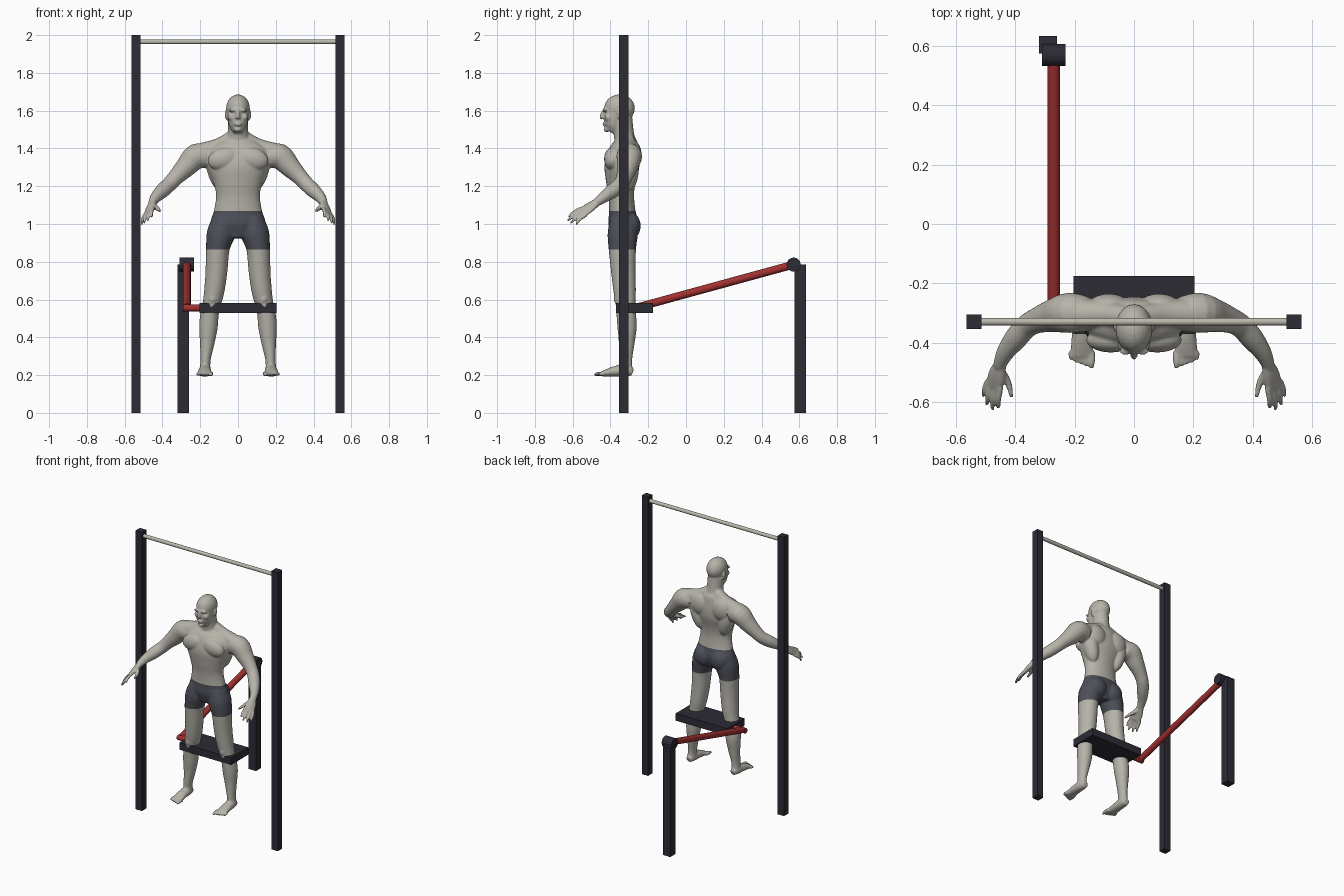
import bpy, bmesh, math
from mathutils import Vector, Matrix

if "Cube" in bpy.data.objects:
    bpy.data.objects.remove(bpy.data.objects["Cube"])


def material(name, rgb):
    m = bpy.data.materials.new(name)
    m.use_nodes = True
    m.diffuse_color = (*rgb, 1)
    m.node_tree.nodes["Principled BSDF"].inputs["Base Color"].default_value = (*rgb, 1)
    return m


DARK = material("dark metal", (.026, .025, .036))
RED = material("red paint", (.36, .03, .03))
STEEL = material("pale steel", (.50, .48, .42))
SKIN = material("grey skin", (.47, .45, .40))
CLOTH = material("slate cloth", (.075, .08, .10))


def finish(bm, name, mats, smooth=False):
    me = bpy.data.meshes.new(name)
    bm.to_mesh(me)
    bm.free()
    ob = bpy.data.objects.new(name, me)
    bpy.context.scene.collection.objects.link(ob)
    for m in mats:
        me.materials.append(m)
    if smooth:
        bpy.ops.object.select_all(action='DESELECT')
        ob.select_set(True)
        bpy.context.view_layer.objects.active = ob
        bpy.ops.object.shade_smooth_by_angle(angle=math.radians(40))
    return ob


def box(name, centre, size, mat):
    bm = bmesh.new()
    bmesh.ops.create_cube(bm, size=1, matrix=Matrix.Translation(centre) @ Matrix.Diagonal((*size, 1)))
    return finish(bm, name, [mat])


def rod(name, a, b, r, mat):
    a, b = Vector(a), Vector(b)
    turn = (b - a).to_track_quat('Z', 'Y').to_matrix().to_4x4()
    bm = bmesh.new()
    bmesh.ops.create_cone(bm, cap_ends=True, segments=32, radius1=r, radius2=r,
                          depth=(b - a).length, matrix=Matrix.Translation((a + b) / 2) @ turn)
    return finish(bm, name, [mat], True)


# Frame with pull-up bar
for side, x in (("left", .54), ("right", -.54)):
    box(side + "_post", (x, -.33, 1), (.05, .05, 2), DARK)
rod("pull_up_bar", (-.53, -.33, 1.965), (.53, -.33, 1.965), .013, STEEL)

# Swinging lever with knee board
box("rear_post", (-.29, .605, .392), (.06, .06, .785), DARK)
rod("pivot", (-.31, .57, .785), (-.232, .57, .785), .037, DARK)
rod("lever", (-.271, .57, .785), (-.271, -.26, .558), .021, RED)
rod("lever_cross_bar", (-.292, -.262, .555), (-.15, -.262, .555), .018, RED)
box("knee_board", (0, -.273, .555), (.41, .195, .052), DARK)


# Body is lofted from elliptical sections, then fused
def loft(bm, pts, ref=(1, 0, 0), n=20, steps=4):
    """Each point is x, y, z, radius along ref, radius across."""
    pts = [Vector(p if len(p) == 5 else (*p, p[-1])) for p in pts]
    path = []
    for i in range(len(pts) - 1):
        p0, p1, p2, p3 = pts[max(i - 1, 0)], pts[i], pts[i + 1], pts[min(i + 2, len(pts) - 1)]
        for k in range(steps):
            t = k / steps
            path.append(p1 + (p2 - p0) * (t / 2) + (2 * p0 - 5 * p1 + 4 * p2 - p3) * (t * t / 2)
                        + (3 * p1 - p0 - 3 * p2 + p3) * (t ** 3 / 2))
    path.append(pts[-1])
    rings = []
    for i, p in enumerate(path):
        tan = (Vector(path[min(i + 1, len(path) - 1)][:3]) - Vector(path[max(i - 1, 0)][:3])).normalized()
        u = Vector(ref)
        u = (u - tan * u.dot(tan)).normalized()
        v = tan.cross(u)
        angles = [2 * math.pi * k / n for k in range(n)]
        rings.append([bm.verts.new(Vector(p[:3]) + u * p[3] * math.cos(a) + v * p[4] * math.sin(a))
                      for a in angles])
    for a, b in zip(rings, rings[1:]):
        for k in range(n):
            bm.faces.new((a[k], a[(k + 1) % n], b[(k + 1) % n], b[k]))
    bm.faces.new(rings[0][::-1])
    bm.faces.new(rings[-1])


def blob(bm, centre, radii, tilt=0):
    bmesh.ops.create_uvsphere(bm, u_segments=20, v_segments=12, radius=1,
                              matrix=Matrix.Translation(centre) @ Matrix.Rotation(tilt, 4, 'Y')
                              @ Matrix.Diagonal((*radii, 1)))


bm = bmesh.new()
# Left arm and shoulder
loft(bm, [(.03, -.315, 1.455, .04), (.1, -.305, 1.41, .045), (.19, -.305, 1.375, .055)])
loft(bm, [(.16, -.305, 1.355, .06), (.22, -.30, 1.358, .068), (.275, -.31, 1.303, .056),
          (.325, -.325, 1.252, .044), (.362, -.345, 1.212, .04), (.398, -.385, 1.178, .039),
          (.435, -.435, 1.142, .03), (.455, -.48, 1.11, .021)], (0, 1, 0))
# Left hand
across = (.6, .3, -.5)
loft(bm, [(.45, -.47, 1.115, .022, .019), (.463, -.51, 1.088, .034, .017),
          (.474, -.55, 1.06, .036, .012)], across)
for off, tip in ((-.03, (.457, -.622, 1.035)), (-.01, (.478, -.628, 1.015)),
                 (.011, (.497, -.612, 1.002)), (.031, (.509, -.582, .996))):
    base = Vector((.472, -.54, 1.066)) + Vector(across).normalized() * off
    mid = base.lerp(Vector(tip), .55) + Vector((.003, -.004, .006))
    loft(bm, [(*base, .0105), (*mid, .0095), (*tip, .006)], across, 10)
loft(bm, [(.45, -.495, 1.1, .015), (.425, -.535, 1.08, .012), (.413, -.585, 1.068, .007)], (0, 0, 1), 10)
# Left leg
loft(bm, [(.072, -.33, 1.03, .06, .07), (.09, -.335, .95, .075, .08), (.107, -.337, .87, .063, .073),
          (.114, -.332, .75, .058, .065), (.125, -.325, .65, .054, .06), (.138, -.32, .58, .049, .053),
          (.151, -.316, .52, .049, .052), (.157, -.312, .45, .049, .051), (.163, -.314, .37, .039, .042),
          (.172, -.32, .28, .027, .035), (.175, -.318, .215, .03, .036)])
# Left foot and toes
loft(bm, [(.174, -.282, .215, .02, .02), (.175, -.32, .225, .031, .032), (.176, -.385, .219, .035, .026),
          (.176, -.445, .206, .041, .014)])
for k in range(5):
    x, r = .143 + .0165 * k + (.004 if k else 0), .012 if k == 0 else .009
    loft(bm, [(x, -.43, .207, r), (x, -.465 + .006 * k, .206, r), (x, -.488 + .007 * k, .201, r * .6)], n=10)
# Left-side muscles and ear: chest, back, shoulder blade, buttock, kneecap, cheek, ear
for c, r, tilt in (((.078, -.392, 1.345), (.085, .042, .058), .25), ((.115, -.305, 1.29), (.05, .055, .12), .25),
                   ((.085, -.275, 1.365), (.07, .04, .075), 0), ((.065, -.29, .99), (.066, .05, .07), 0),
                   ((.135, -.352, .605), (.028, .03, .038), 0), ((.034, -.41, 1.565), (.02, .022, .02), 0),
                   ((.063, -.345, 1.575), (.007, .017, .026), .15), ((.028, -.43, 1.603), (.024, .012, .008), .2)):
    blob(bm, c, r, tilt)

# Mirror everything to the right side
copy = bmesh.ops.duplicate(bm, geom=bm.verts[:] + bm.edges[:] + bm.faces[:])["geom"]
bmesh.ops.scale(bm, vec=(-1, 1, 1), verts=[g for g in copy if isinstance(g, bmesh.types.BMVert)])

# Trunk and neck
loft(bm, [(0, -.335, .925, .07, .055), (0, -.333, 1.0, .143, .078), (0, -.338, 1.07, .127, .07),
          (0, -.343, 1.15, .116, .068), (0, -.345, 1.22, .13, .078), (0, -.34, 1.3, .16, .092),
          (0, -.33, 1.37, .165, .085), (0, -.32, 1.42, .125, .068), (0, -.32, 1.45, .08, .055)], n=32)
loft(bm, [(0, -.315, 1.4, .075, .06), (0, -.328, 1.47, .056, .054), (0, -.34, 1.56, .052, .056)])
# Head: skull, jaw, nose, lips, chin
blob(bm, (0, -.352, 1.613), (.063, .082, .073))
loft(bm, [(0, -.402, 1.488, .024, .026), (0, -.388, 1.515, .045, .045), (0, -.382, 1.56, .054, .053),
          (0, -.376, 1.62, .056, .055)])
loft(bm, [(0, -.432, 1.607, .008), (0, -.445, 1.575, .010, .012), (0, -.442, 1.558, .015, .013)], n=12)
blob(bm, (0, -.432, 1.528), (.02, .011, .01))
blob(bm, (0, -.42, 1.5), (.02, .016, .014))
bmesh.ops.recalc_face_normals(bm, faces=bm.faces[:])
rough = finish(bm, "body_rough", [SKIN])

# Fuse and soften
fuse = rough.modifiers.new("fuse", 'REMESH')
fuse.mode, fuse.voxel_size = 'VOXEL', .0055
soft = rough.modifiers.new("soften", 'SMOOTH')
soft.factor, soft.iterations = .5, 5
bpy.context.view_layer.update()
fused = rough.evaluated_get(bpy.context.evaluated_depsgraph_get()).to_mesh()
bm = bmesh.new()
bm.from_mesh(fused)
bpy.data.objects.remove(rough)

# Cut the shorts' waist and hems, then colour between them
WAIST, HEM = 1.07, .865
for z in (WAIST, HEM):
    bmesh.ops.bisect_plane(bm, geom=bm.verts[:] + bm.edges[:] + bm.faces[:],
                           plane_co=(0, 0, z), plane_no=(0, 0, 1))
for f in bm.faces:
    c = f.calc_center_median()
    f.material_index = int(HEM < c.z < WAIST and abs(c.x) < .25)
finish(bm, "body", [SKIN, CLOTH], True)
